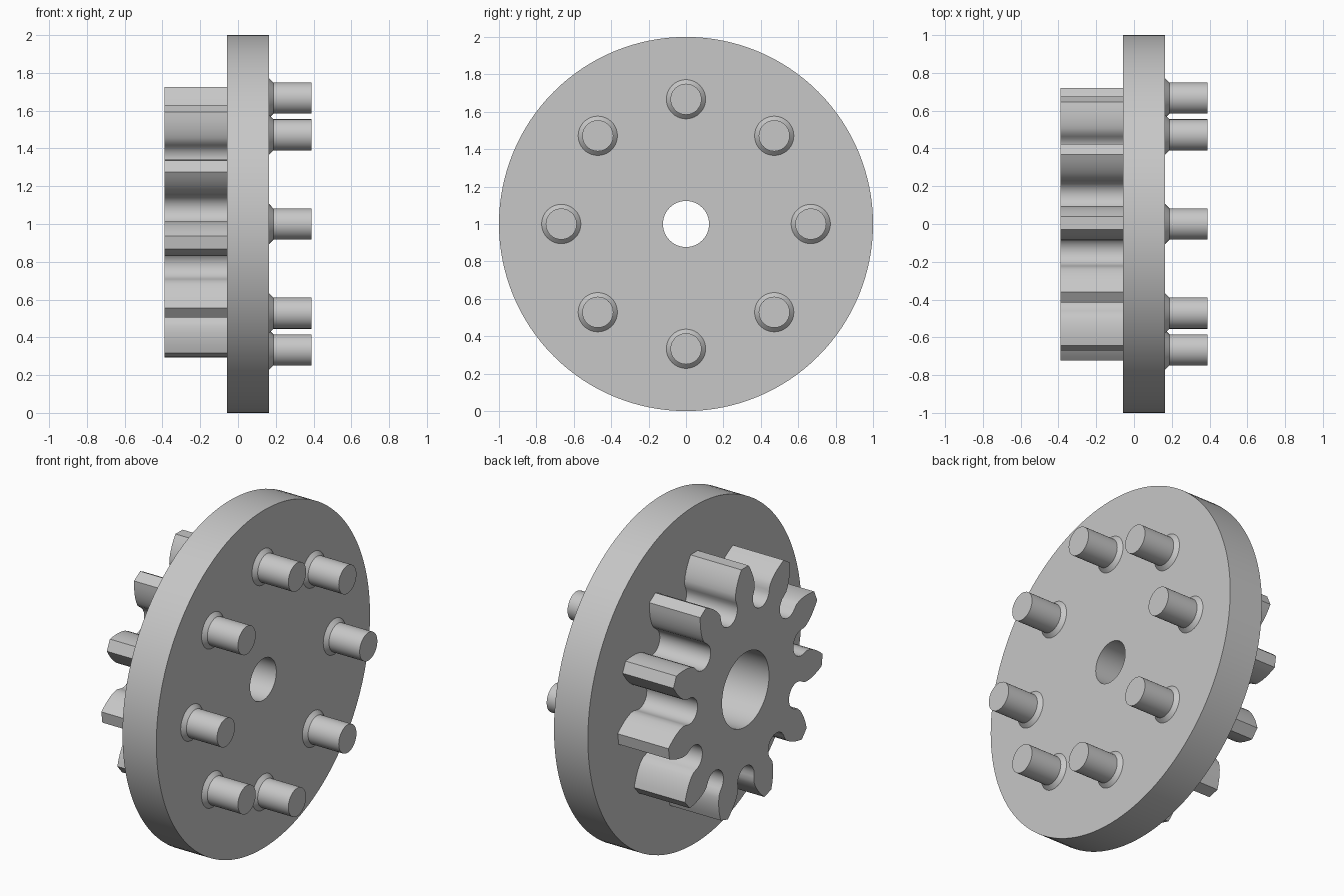
import bpy, bmesh
from math import sin, cos, tan, pi, radians, sqrt, acos

if "Cube" in bpy.data.objects:
    bpy.data.objects.remove(bpy.data.objects["Cube"])

grey = bpy.data.materials.new("plain grey")
grey.use_nodes = True
grey.diffuse_color = (0.57, 0.57, 0.57, 1)
grey.node_tree.nodes["Principled BSDF"].inputs["Base Color"].default_value = grey.diffuse_color

AXIS_Z = 1.0                              # height of the wheel axis
DISC_BACK, DISC_FRONT = -0.057, 0.165     # disc faces along x


def finish(name, bm):
    """Turn a bmesh into a named, grey, sharp-edged smooth object."""
    bmesh.ops.recalc_face_normals(bm, faces=bm.faces)
    mesh = bpy.data.meshes.new(name)
    bm.to_mesh(mesh)
    bm.free()
    mesh.materials.append(grey)
    obj = bpy.data.objects.new(name, mesh)
    bpy.context.collection.objects.link(obj)
    bpy.ops.object.select_all(action='DESELECT')
    obj.select_set(True)
    bpy.context.view_layer.objects.active = obj
    bpy.ops.object.shade_smooth_by_angle(angle=radians(25))
    return obj


def lathe(name, profile, sides, y=0.0, z=AXIS_Z, closed=False):
    """Revolve (x, radius) points around an axis parallel to x."""
    bm = bmesh.new()
    rings = []
    for x, r in profile:
        rings.append([bm.verts.new((x, y + r * cos(2 * pi * i / sides), z + r * sin(2 * pi * i / sides)))
                      for i in range(sides)])
    pairs = list(zip(rings, rings[1:]))
    if closed:
        pairs.append((rings[-1], rings[0]))
    else:
        bm.faces.new(rings[0])
        bm.faces.new(rings[-1])
    for a, b in pairs:
        for i in range(sides):
            j = (i + 1) % sides
            bm.faces.new((a[i], a[j], b[j], b[i]))
    return finish(name, bm)


# Large disc with a central hole
lathe("disc", [(DISC_BACK, 0.123), (DISC_BACK, 1), (DISC_FRONT, 1), (DISC_FRONT, 0.123)], 128, closed=True)

# Ring of eight pins, each with a flared foot
for k in range(8):
    a = k * pi / 4
    lathe(f"pin_{k + 1}",
          [(DISC_FRONT - 0.01, 0.105), (DISC_FRONT, 0.105), (DISC_FRONT + 0.022, 0.083), (0.388, 0.083)],
          40, y=0.667 * cos(a), z=AXIS_Z + 0.667 * sin(a))

# Pinion gear: involute teeth with rounded roots
TEETH = 11
TIP, BORE = 0.725, 0.22
PITCH = TIP * TEETH / (TEETH + 2)
PRESSURE = radians(20)
BASE = PITCH * cos(PRESSURE)
PHASE = radians(89.6)


def involute(t):
    return tan(t) - t


def half_angle(r):
    """Half of the tooth's angular width at radius r."""
    return pi / (2 * TEETH) + involute(PRESSURE) - involute(acos(min(1, BASE / r)))


def gear_outline():
    points = []
    flank = [BASE + (TIP - BASE) * i / 6 for i in range(7)]
    for k in range(TEETH):
        mid = PHASE + 2 * pi * k / TEETH
        polar = [(r, mid - half_angle(r)) for r in flank]
        polar += [(r, mid + half_angle(r)) for r in reversed(flank)]
        points += [(r * cos(a), r * sin(a)) for r, a in polar]
        # Rounded root between this tooth and the next
        gap = mid + pi / TEETH
        for i in range(15):
            t = radians(-12) + radians(204) * i / 14
            depth, side = 0.53 - 0.077 * sin(t), -0.077 * cos(t)
            points.append((depth * cos(gap) - side * sin(gap), depth * sin(gap) + side * cos(gap)))
    return points


def add_loop(bm, points, x):
    verts = [bm.verts.new((x, y, AXIS_Z + z)) for y, z in points]
    return [bm.edges.new((v, verts[(i + 1) % len(verts)])) for i, v in enumerate(verts)]


bm = bmesh.new()
edges = add_loop(bm, gear_outline(), -0.39)
edges += add_loop(bm, [(BORE * cos(2 * pi * i / 64), BORE * sin(2 * pi * i / 64)) for i in range(64)], -0.39)
bmesh.ops.triangle_fill(bm, edges=edges, use_beauty=True, normal=(-1, 0, 0))
extruded = bmesh.ops.extrude_face_region(bm, geom=bm.faces[:], use_keep_orig=True)
moved = [g for g in extruded["geom"] if isinstance(g, bmesh.types.BMVert)]
bmesh.ops.translate(bm, verts=moved, vec=(DISC_BACK + 0.39, 0, 0))
finish("pinion_gear", bm)
